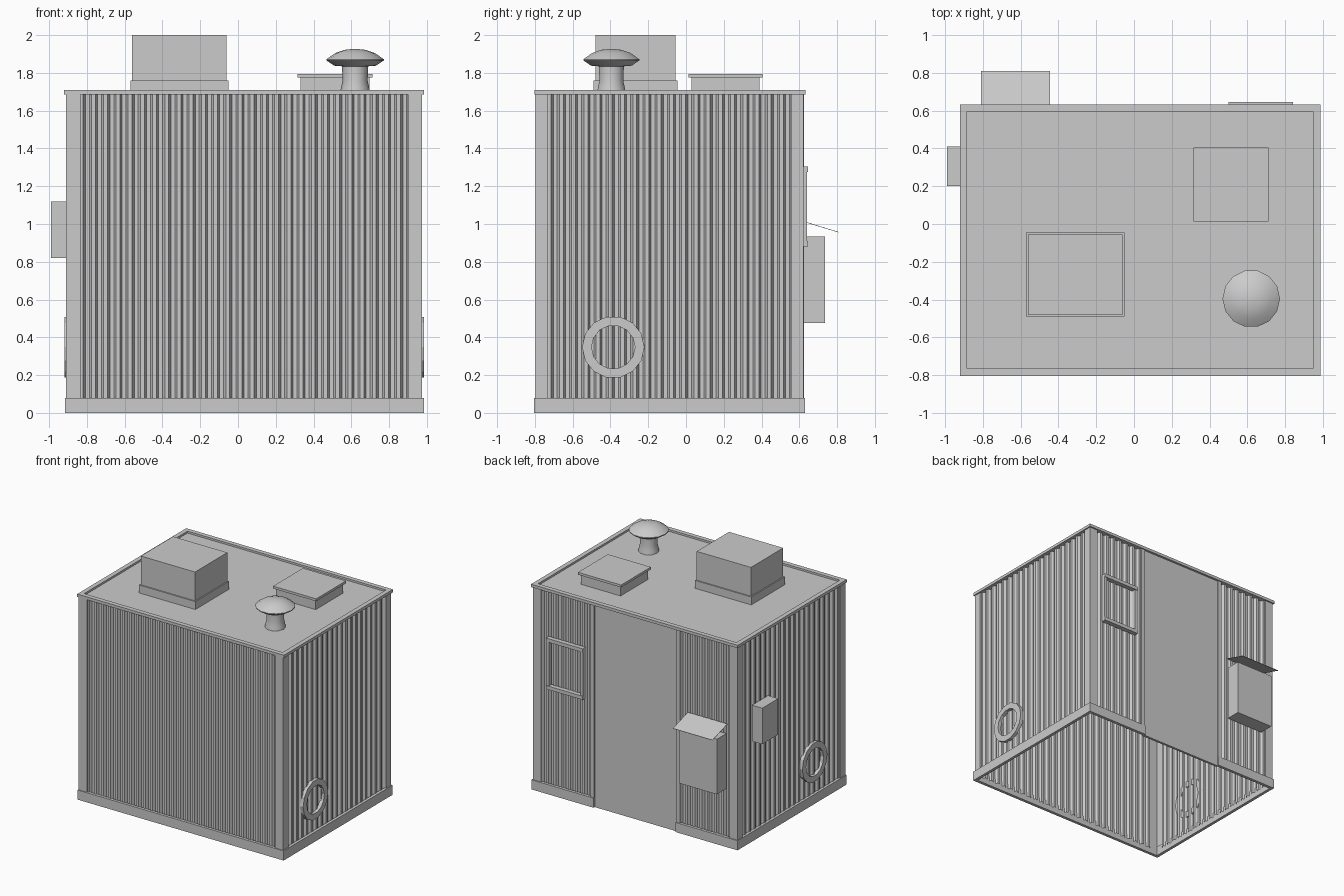
import bpy, bmesh, math
from mathutils import Matrix

if "Cube" in bpy.data.objects:
    bpy.data.objects.remove(bpy.data.objects["Cube"])

grey = bpy.data.materials.new("painted_grey_metal")
grey.diffuse_color = (0.6, 0.6, 0.6, 1)
grey.use_nodes = True
grey.node_tree.nodes["Principled BSDF"].inputs["Base Color"].default_value = grey.diffuse_color


def make(name, bm, normals=True):
    if normals:
        bmesh.ops.recalc_face_normals(bm, faces=bm.faces[:])
    me = bpy.data.meshes.new(name)
    bm.to_mesh(me)
    bm.free()
    me.materials.append(grey)
    ob = bpy.data.objects.new(name, me)
    bpy.context.collection.objects.link(ob)
    return ob


def boxes(name, spans):
    """One object from (x0, x1, y0, y1, z0, z1) boxes."""
    bm = bmesh.new()
    for x0, x1, y0, y1, z0, z1 in spans:
        m = Matrix.Translation(((x0 + x1) / 2, (y0 + y1) / 2, (z0 + z1) / 2)) \
            @ Matrix.Diagonal((x1 - x0, y1 - y0, z1 - z0, 1))
        bmesh.ops.create_cube(bm, size=1, matrix=m)
    return make(name, bm)


def lathe(name, profile, sides, loc, axis_x=False, closed=False):
    bm = bmesh.new()
    rings = []
    for r, h in profile:
        ring = []
        for i in range(sides):
            a = 2 * math.pi * i / sides
            c, s = r * math.cos(a), r * math.sin(a)
            p = (h, c, s) if axis_x else (c, s, h)
            ring.append(bm.verts.new([p[k] + loc[k] for k in range(3)]))
        rings.append(ring)
    pairs = list(zip(rings, rings[1:] + rings[:1])) if closed else list(zip(rings, rings[1:]))
    for a, b in pairs:
        for i in range(sides):
            j = (i + 1) % sides
            bm.faces.new((a[i], a[j], b[j], b[i]))
    if not closed:
        bm.faces.new(rings[0])
        bm.faces.new(rings[-1])
    return make(name, bm)


def corrugated(name, start, end, place, z0=0.04, z1=1.69, depth=0.02):
    """Trapezoid sheet; place(u, d) gives x, y for distance u and inset d."""
    n = max(1, round((end - start) / 0.064))
    step = (end - start) / n
    pts = []
    for i in range(n):
        for f, d in ((0, 0), (0.32, 0), (0.5, depth), (0.82, depth)):
            pts.append((start + (i + f) * step, d))
    pts.append((end, 0))
    bm = bmesh.new()
    cols = [[bm.verts.new((*place(u, d), z)) for z in (z0, z1)] for u, d in pts]
    faces = [bm.faces.new((a[0], b[0], b[1], a[1])) for a, b in zip(cols, cols[1:])]
    # face the sheet outwards
    bm.normal_update()
    o, i = place(start, 0), place(start, 1)
    nrm = faces[0].normal
    if nrm.x * (o[0] - i[0]) + nrm.y * (o[1] - i[1]) < 0:
        bmesh.ops.reverse_faces(bm, faces=faces)
    return make(name, bm, False)


# main extents of the shelter
X0, X1, Y0, Y1 = -0.91, 0.975, -0.797, 0.622
DX0, DX1 = -0.345, 0.41      # doorway

# corrugated walls
corrugated("front_wall", -0.84, 0.905, lambda u, d: (u, Y0 + 0.012 + d))
corrugated("right_wall", -0.735, 0.56, lambda u, d: (X1 - 0.012 - d, u))
corrugated("left_wall", -0.735, 0.56, lambda u, d: (X0 + 0.012 + d, u))
corrugated("back_wall_window_side", DX1 + 0.03, 0.905, lambda u, d: (u, Y1 - 0.012 - d))
corrugated("back_wall_meter_side", -0.84, DX0 - 0.03, lambda u, d: (u, Y1 - 0.012 - d))

# L-shaped corner posts
t = 0.012
for n, x, sx in (("left", X0, 1), ("right", X1, -1)):
    for m, y, sy in (("front", Y0, 1), ("back", Y1, -1)):
        xs, xt = sorted((x, x + sx * 0.075)), sorted((x, x + sx * t))
        ys, yt = sorted((y, y + sy * 0.067)), sorted((y, y + sy * t))
        boxes(f"{m}_{n}_corner_post", [(*xs, *yt, 0.03, 1.69), (*xt, *ys, 0.03, 1.69)])

# base rail, open at the doorway
w, bx0, bx1, by0, by1 = 0.025, -0.916, 0.984, -0.805, 0.63
boxes("base_rail", [
    (bx0, bx1, by0, by0 + w, 0, 0.08),
    (bx0, bx0 + w, by0 + w, by1 - w, 0, 0.08),
    (bx1 - w, bx1, by0 + w, by1 - w, 0, 0.08),
    (bx0, DX0, by1 - w, by1, 0, 0.08),
    (DX1, bx1, by1 - w, by1, 0, 0.08)])

# door and its jambs
boxes("door", [(DX0, DX1, 0.595, 0.615, 0, 1.69)])
boxes("door_jambs", [(DX0 - 0.035, DX0, 0.59, 0.624, 0.03, 1.69),
                     (DX1, DX1 + 0.035, 0.59, 0.624, 0.03, 1.69)])

# roof sheet and raised edge trim
boxes("roof", [(-0.89, 0.955, -0.775, 0.605, 1.686, 1.694)])
rx0, rx1, ry0, ry1, e = -0.92, 0.985, -0.803, 0.633, 0.038
boxes("roof_edge_trim", [
    (rx0, rx1, ry0, ry0 + e, 1.686, 1.71),
    (rx0, rx1, ry1 - e, ry1, 1.686, 1.71),
    (rx0, rx0 + e, ry0 + e, ry1 - e, 1.686, 1.71),
    (rx1 - e, rx1, ry0 + e, ry1 - e, 1.686, 1.71)])

# roof equipment
boxes("air_unit_curb", [(-0.57, -0.05, -0.49, -0.045, 1.69, 1.76)])
boxes("air_unit", [(-0.56, -0.06, -0.48, -0.055, 1.76, 2.0)])
boxes("roof_hatch_curb", [(0.33, 0.695, 0.03, 0.39, 1.69, 1.775)])
boxes("roof_hatch_lid", [(0.315, 0.712, 0.012, 0.405, 1.775, 1.795)])

# roof vent
vents = [
    lathe("vent_pipe", [(0.08, 1.69), (0.075, 1.72), (0.066, 1.76), (0.07, 1.84)], 10,
          (0.62, -0.395, 0)),
    lathe("vent_cap", [(0.07, 1.835), (0.11, 1.838), (0.152, 1.866), (0.152, 1.872),
                       (0.105, 1.905), (0.055, 1.922), (0.01, 1.927)], 14, (0.62, -0.395, 0))]
for ob in vents:
    bpy.context.view_layer.objects.active = ob
    ob.select_set(True)
    bpy.ops.object.shade_smooth_by_angle(angle=math.radians(40))
    ob.select_set(False)

# round port rings on both side walls
for n, x0, x1 in (("right", 0.955, 0.985), ("left", -0.918, -0.888)):
    lathe(f"{n}_port_ring", [(0.115, x0), (0.165, x0), (0.165, x1), (0.115, x1)], 14,
          (0, -0.385, 0.348), axis_x=True, closed=True)

# window frame on the back wall
boxes("window_frame", [
    (0.50, 0.84, 0.605, 0.645, 1.275, 1.305),
    (0.50, 0.84, 0.605, 0.645, 0.88, 0.91),
    (0.50, 0.525, 0.605, 0.64, 0.91, 1.275),
    (0.815, 0.84, 0.605, 0.64, 0.91, 1.275)])

# meter box with sloping rain hood
boxes("meter_box", [(-0.80, -0.455, 0.612, 0.735, 0.475, 0.935)])
bm = bmesh.new()
hood = [[bm.verts.new((x, y, z + dz)) for y, z in ((0.612, 1.015), (0.808, 0.955))]
        for x, dz in ((-0.81, 0), (-0.445, 0), (-0.445, 0.003), (-0.81, 0.003))]
for i in range(4):
    a, b = hood[i], hood[(i + 1) % 4]
    bm.faces.new((a[0], b[0], b[1], a[1]))
bm.faces.new([h[0] for h in hood])
bm.faces.new([h[1] for h in hood])
make("meter_box_hood", bm)

# junction box on the left wall
boxes("junction_box", [(-0.99, -0.895, 0.20, 0.41, 0.82, 1.12)])
